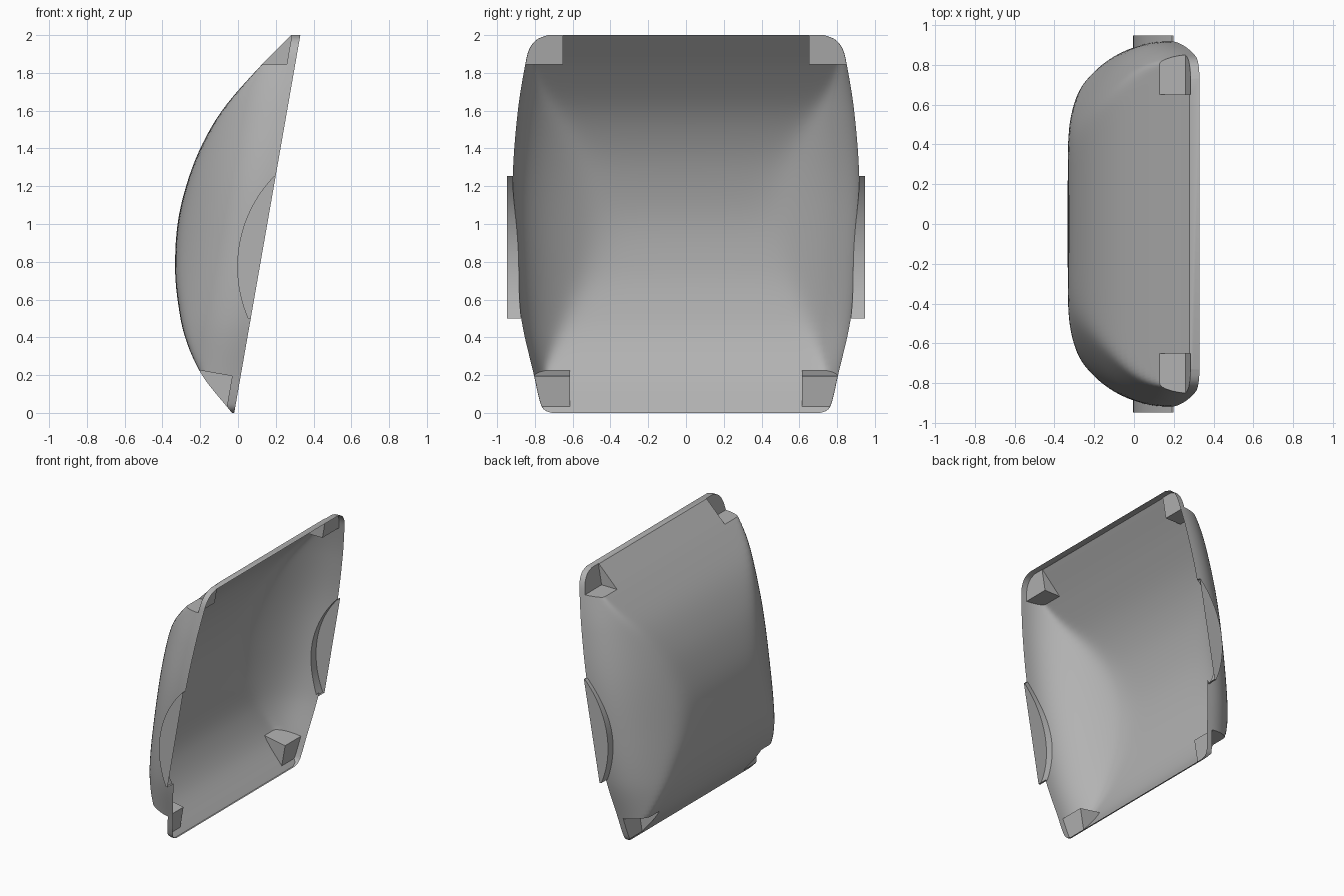
import bpy, bmesh, math

if "Cube" in bpy.data.objects:
    bpy.data.objects.remove(bpy.data.objects["Cube"], do_unlink=True)

grey = bpy.data.materials.new("plain_grey")
grey.use_nodes = True
grey.diffuse_color = (0.45, 0.45, 0.45, 1)
grey.node_tree.nodes["Principled BSDF"].inputs["Base Color"].default_value = (0.45, 0.45, 0.45, 1)

# Height profiles: bulge depth behind the rim plane, and half width of the rim
DEPTH = [(0, .012), (.2, .205), (.4, .33), (.6, .405), (.77, .448), (1, .475),
         (1.2, .465), (1.4, .425), (1.6, .345), (1.8, .21), (2, .05)]
WIDTH = [(0, .71), (.01, .742), (.04, .767), (.2, .805), (.5, .872), (.9, .908), (1.25, .917),
         (1.6, .89), (1.85, .85), (1.93, .828), (1.98, .785), (2, .73)]


def curve(pts, z):
    """Smooth interpolation through profile points."""
    def slope(i):
        a, b = pts[max(i - 1, 0)], pts[min(i + 1, len(pts) - 1)]
        return (b[1] - a[1]) / (b[0] - a[0])
    i = 0
    while i < len(pts) - 2 and z > pts[i + 1][0]:
        i += 1
    (z0, v0), (z1, v1) = pts[i], pts[i + 1]
    h = z1 - z0
    t = min(max((z - z0) / h, 0), 1)
    return ((1 + 2 * t) * (1 - t) ** 2 * v0 + t * (1 - t) ** 2 * h * slope(i)
            + t * t * (3 - 2 * t) * v1 + t * t * (t - 1) * h * slope(i + 1))


def rim(z):
    return -.02 + .175 * z


def make(name, bm):
    bmesh.ops.remove_doubles(bm, verts=bm.verts, dist=1e-5)
    bmesh.ops.recalc_face_normals(bm, faces=bm.faces)
    me = bpy.data.meshes.new(name)
    bm.to_mesh(me)
    bm.free()
    me.materials.append(grey)
    ob = bpy.data.objects.new(name, me)
    bpy.context.collection.objects.link(ob)
    return ob


def bulge(name, rows=64, cols=80):
    """Solid between the flat rim plane and the domed back."""
    bm = bmesh.new()
    grid = []
    for i in range(rows + 1):
        z = 1 - math.cos(math.pi * i / rows)
        w, deep = curve(WIDTH, z), curve(DEPTH, z)
        line = []
        for j in range(cols + 1):
            y = w * math.sin(math.pi * (j / cols - .5))
            side = (max(w - abs(y), 0) / 2.9) ** .4
            d = (deep ** -22 + side ** -22) ** (-1 / 22) if side > 1e-4 else 0
            line.append(bm.verts.new((rim(z) - d, y, z)))
        grid.append(line)
    for a, b in zip(grid, grid[1:]):
        for j in range(cols):
            bm.faces.new((a[j], a[j + 1], b[j + 1], b[j]))
        bm.faces.new((a[0], a[-1], b[-1], b[0]))
    bm.faces.new(grid[0])
    bm.faces.new(grid[-1])
    return make(name, bm)


def prisms(name, shapes):
    """Outlines in x and z, extruded along y on both sides."""
    bm = bmesh.new()
    for pts, y0, y1 in shapes:
        for s in (-1, 1):
            ends = [[bm.verts.new((x, s * y, z)) for x, z in pts] for y in (y0, y1)]
            for e in ends:
                bm.faces.new(e)
            for i in range(len(pts)):
                j = (i + 1) % len(pts)
                bm.faces.new((ends[0][i], ends[0][j], ends[1][j], ends[1][i]))
    return make(name, bm)


def combine(target, tool, operation):
    mod = target.modifiers.new("combine", "BOOLEAN")
    mod.operation, mod.object, mod.solver = operation, tool, "EXACT"
    bpy.context.view_layer.objects.active = target
    bpy.ops.object.modifier_apply(modifier=mod.name)
    bpy.data.objects.remove(tool, do_unlink=True)


def notches(name, d=.045, top=1.845, low=.195):
    """Four corner boxes lying behind depth d."""
    upper = [(rim(top) - d, top), (-.6, top), (-.6, 2.2), (rim(2.2) - d, 2.2)]
    lower = [(rim(low) - d, low), (-.6, low + .1), (-.6, -.2), (rim(-.2) - d, -.2)]
    return prisms(name, [(upper, .65, 1.2), (lower, .613, 1.2)])


def crescents(name, r=.687, cx=.683, cz=.774):
    """Crescent bosses on both sides, ending at the rim plane."""
    arc = [(cx - r * math.cos(a), cz + r * math.sin(a))
           for a in (-.6 + 1.5 * i / 48 for i in range(49))]
    arc = [(x, z) for x, z in arc if x < rim(z) - .002]
    ends = [(rim(z), z) for z in (arc[-1][1], arc[0][1])]
    return prisms(name, [(arc + ends, .7, .947)])


# Domed body, with side bosses and corner notches
shell = bulge("curved_shell")
combine(shell, crescents("side_bosses"), "UNION")
combine(shell, notches("corner_notches"), "DIFFERENCE")

# Open the rim plane so that only the thin sheet is left
bm = bmesh.new()
bm.from_mesh(shell.data)
rim_faces = [f for f in bm.faces if all(abs(v.co.x - rim(v.co.z)) < 1e-3 for v in f.verts)]
bmesh.ops.delete(bm, geom=rim_faces, context="FACES")
bm.to_mesh(shell.data)
bm.free()

bpy.ops.object.select_all(action="DESELECT")
shell.select_set(True)
bpy.context.view_layer.objects.active = shell
bpy.ops.object.shade_smooth_by_angle(angle=math.radians(30))
